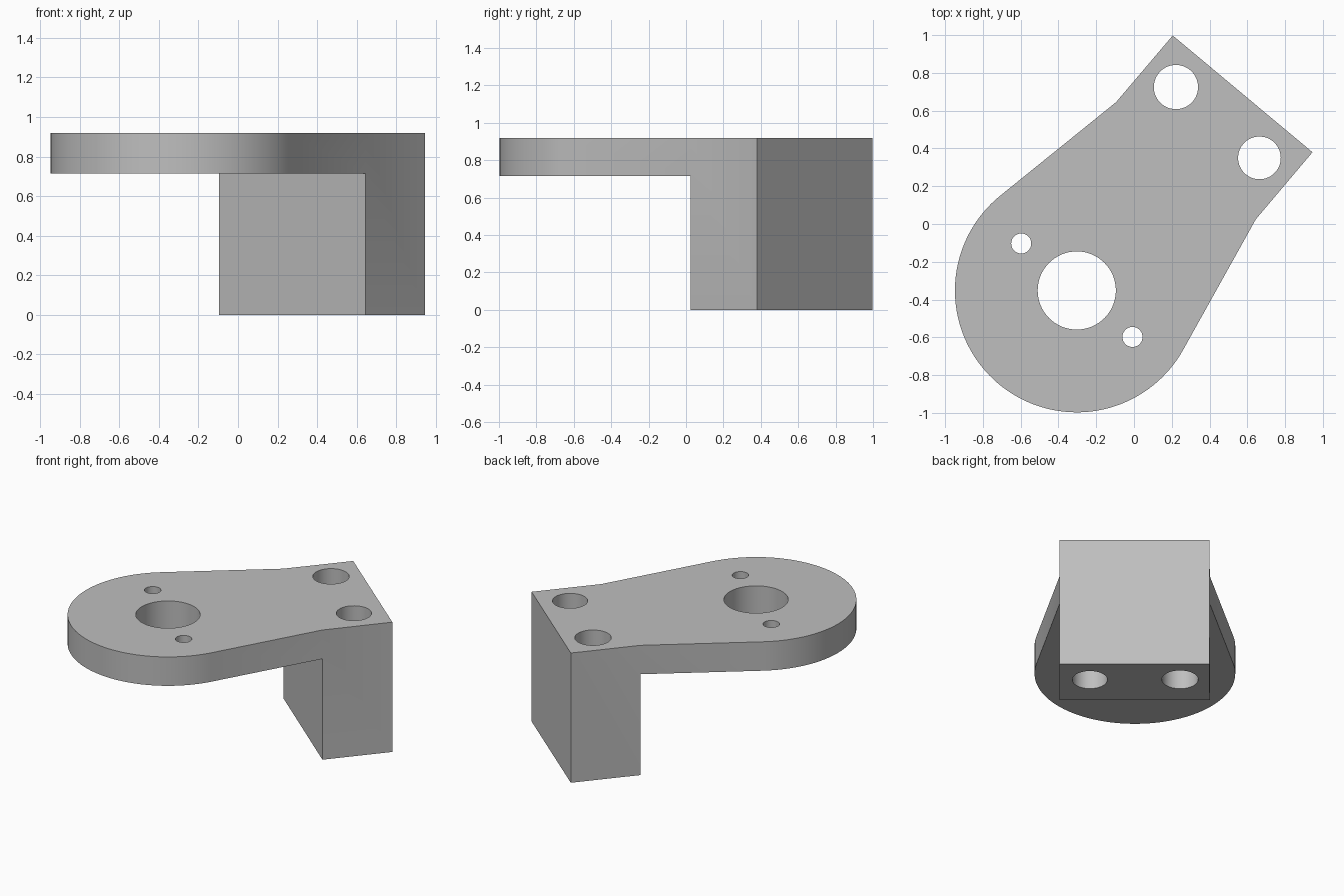
import bpy
import bmesh
import math
from mathutils import Vector

cube = bpy.data.objects.get("Cube")
if cube:
    bpy.data.objects.remove(cube, do_unlink=True)

TOP, UNDER = 0.92, 0.715
HUB, RADIUS = Vector((-0.303, -0.352)), 0.645

# Foot corners: back, outer, inner front, inner back
A, B = Vector((0.205, 0.998)), Vector((0.945, 0.38))
C, D = Vector((0.645, 0.025)), Vector((-0.095, 0.645))


def tangent_angle(point, side):
    """Angle on the hub circle where a line from the point touches it."""
    d = point - HUB
    return math.atan2(d.y, d.x) + side * math.acos(RADIUS / d.length)


# Rounded end, running from D round the hub to C
start = tangent_angle(D, 1)
end = tangent_angle(C, -1) + 2 * math.pi
STEPS = 72
arc = []
for i in range(STEPS + 1):
    a = start + (end - start) * i / STEPS
    arc.append(HUB + RADIUS * Vector((math.cos(a), math.sin(a))))

# Bracket body: plate and foot as one closed solid
bm = bmesh.new()


def ring(points, z):
    return [bm.verts.new((p.x, p.y, z)) for p in points]


top = ring([D] + arc + [C, B, A], TOP)
under = ring([D] + arc + [C], UNDER)
base = ring([D, C, B, A], 0)
bm.faces.new(top)
bm.faces.new(under)
bm.faces.new(base)
for i in range(len(under) - 1):
    bm.faces.new((top[i], top[i + 1], under[i + 1], under[i]))
d_top, c_top, b_top, a_top = top[0], top[-3], top[-2], top[-1]
bm.faces.new((under[0], under[-1], base[1], base[0]))
bm.faces.new((a_top, d_top, under[0], base[0], base[3]))
bm.faces.new((c_top, b_top, base[2], base[1], under[-1]))
bm.faces.new((b_top, a_top, base[3], base[2]))
bmesh.ops.recalc_face_normals(bm, faces=bm.faces)
mesh = bpy.data.meshes.new("bracket")
bm.to_mesh(mesh)
bm.free()
bracket = bpy.data.objects.new("bracket", mesh)
bpy.context.collection.objects.link(bracket)

# Single grey finish
grey = bpy.data.materials.new("plain grey")
grey.use_nodes = True
colour = (0.52, 0.52, 0.52, 1)
grey.diffuse_color = colour
grey.node_tree.nodes["Principled BSDF"].inputs["Base Color"].default_value = colour
mesh.materials.append(grey)

# Through holes: hub bore, two pin holes, two foot bolt holes
holes = [
    (HUB, 0.207),
    (Vector((-0.597, -0.103)), 0.053),
    (Vector((-0.008, -0.598)), 0.053),
    (Vector((0.222, 0.725)), 0.117),
    (Vector((0.664, 0.35)), 0.113),
]
for centre, radius in holes:
    bpy.ops.mesh.primitive_cylinder_add(
        vertices=64, radius=radius, depth=2, location=(centre.x, centre.y, TOP / 2))
    cutter = bpy.context.object
    cutter.name = "hole_cutter"
    cutter.hide_render = True
    cutter.data.materials.append(grey)
    cut = bracket.modifiers.new("hole", "BOOLEAN")
    cut.operation = "DIFFERENCE"
    cut.solver = "EXACT"
    cut.object = cutter
    bpy.context.view_layer.objects.active = bracket
    bpy.ops.object.modifier_apply(modifier=cut.name)
    bpy.data.objects.remove(cutter, do_unlink=True)

# Smooth curved walls, crisp rims
bpy.ops.object.select_all(action="DESELECT")
bracket.select_set(True)
bpy.context.view_layer.objects.active = bracket
bpy.ops.object.shade_smooth_by_angle(angle=math.radians(25))
